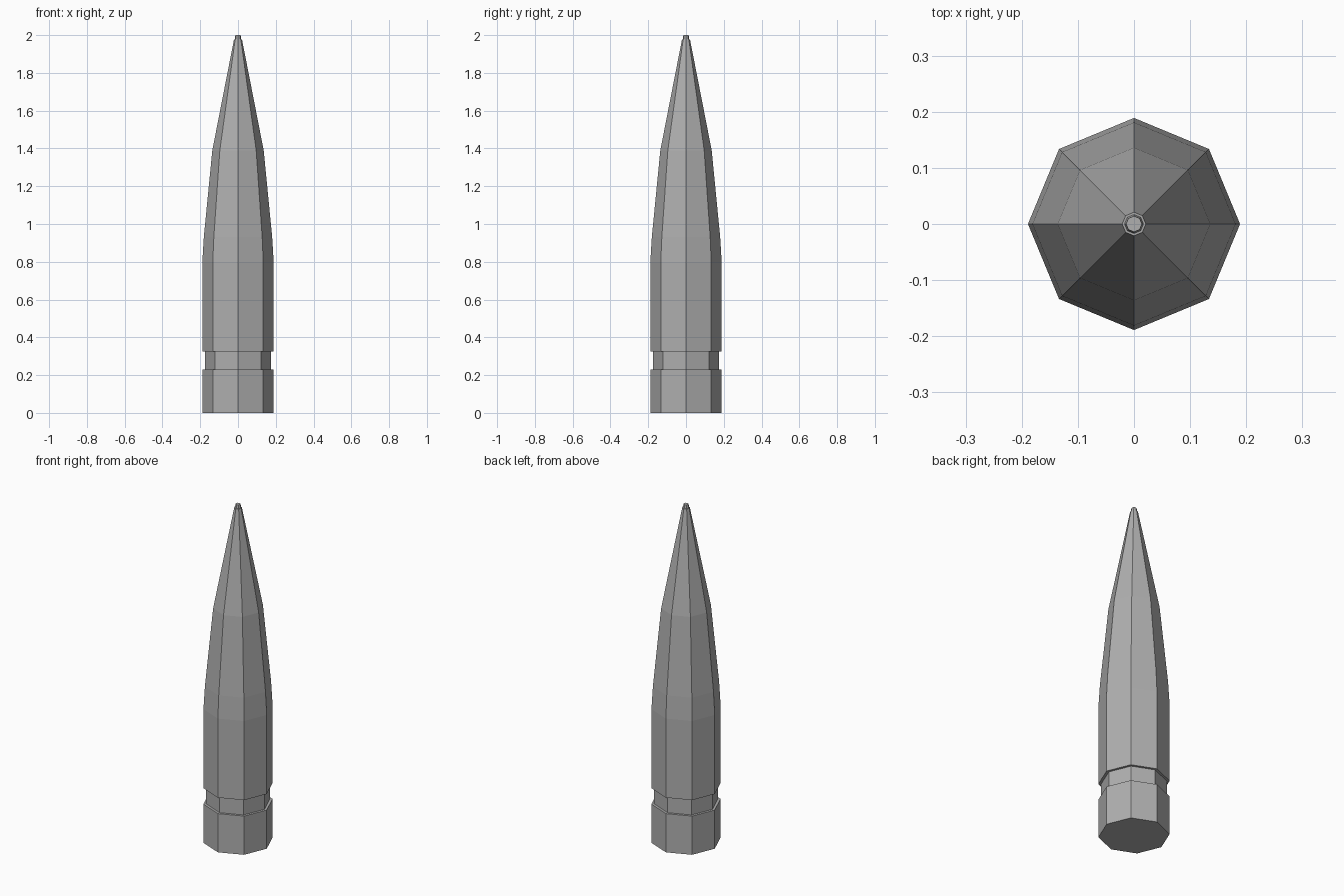
import bpy, bmesh
from math import cos, sin, pi

if "Cube" in bpy.data.objects:
    bpy.data.objects.remove(bpy.data.objects["Cube"])

SIDES = 8


def lathe(name, profile):
    """Flat-faced solid of revolution from (radius, z) points, capped at both ends."""
    bm = bmesh.new()
    rings = [[bm.verts.new((r * cos(2 * pi * i / SIDES), r * sin(2 * pi * i / SIDES), z))
              for i in range(SIDES)] for r, z in profile]
    for a, b in zip(rings, rings[1:]):
        for i in range(SIDES):
            j = (i + 1) % SIDES
            bm.faces.new((a[i], a[j], b[j], b[i]))
    bm.faces.new(rings[0][::-1])
    bm.faces.new(rings[-1])
    bmesh.ops.recalc_face_normals(bm, faces=bm.faces[:])
    mesh = bpy.data.meshes.new(name)
    bm.to_mesh(mesh)
    bm.free()
    obj = bpy.data.objects.new(name, mesh)
    bpy.context.collection.objects.link(obj)
    return obj


# Pointed body: base, groove, straight shank, tapered nose, small stepped tip
body = lathe("pointed_body", [
    (0.189, 0.0), (0.189, 0.23),
    (0.174, 0.23), (0.174, 0.325),
    (0.189, 0.325), (0.189, 0.795),
    (0.181, 0.93), (0.136, 1.39),
    (0.021, 1.978), (0.017, 1.978), (0.014, 2.0),
])

# Dark grey finish
grey = bpy.data.materials.new("dark_grey")
grey.diffuse_color = (0.43, 0.43, 0.43, 1.0)
grey.use_nodes = True
grey.node_tree.nodes["Principled BSDF"].inputs["Base Color"].default_value = grey.diffuse_color
body.data.materials.append(grey)
